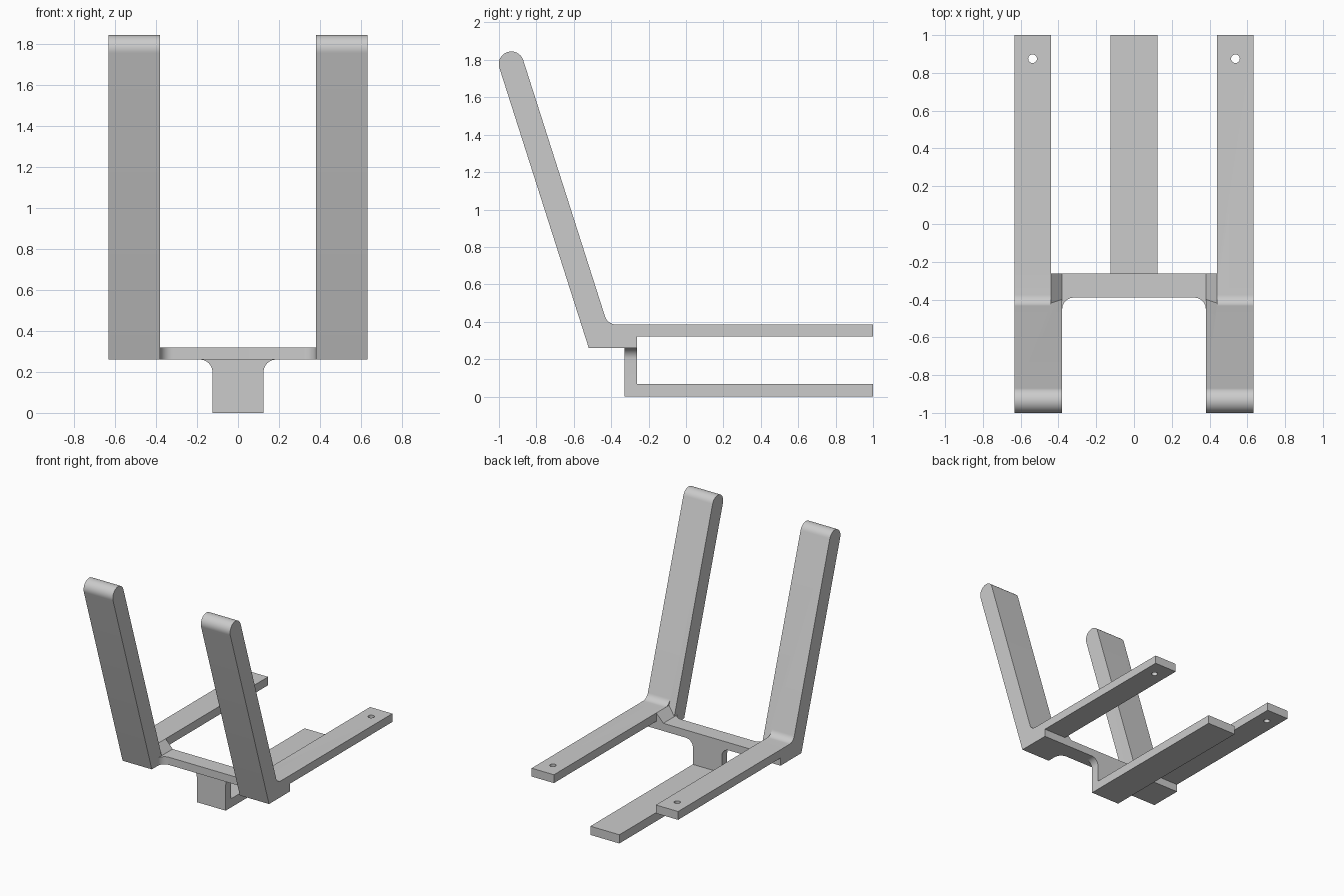
import bpy
import bmesh
from math import sin, cos, pi, atan2, tan
from mathutils import Vector

cube = bpy.data.objects.get("Cube")
if cube:
    bpy.data.objects.remove(cube, do_unlink=True)

grey = bpy.data.materials.new("plain grey")
grey.use_nodes = True
colour = (0.6, 0.6, 0.6, 1)
grey.diffuse_color = colour
grey.node_tree.nodes["Principled BSDF"].inputs["Base Color"].default_value = colour


def arc(cx, cy, r, start, end, steps=12):
    angles = [start + (end - start) * i / steps for i in range(steps + 1)]
    return [(cx + r * cos(a), cy + r * sin(a)) for a in angles]


def prism(name, outline, axis, low, high):
    """Extrude a flat outline along the axis from low to high."""
    def place(p, d):
        u, v = p
        return {"x": (d, u, v), "y": (u, d, v), "z": (u, v, d)}[axis]
    bm = bmesh.new()
    face = bm.faces.new([bm.verts.new(place(p, low)) for p in outline])
    new = bmesh.ops.extrude_face_region(bm, geom=[face])["geom"]
    shift = Vector(place((0, 0), high - low))
    bmesh.ops.translate(bm, vec=shift, verts=[g for g in new if isinstance(g, bmesh.types.BMVert)])
    bmesh.ops.recalc_face_normals(bm, faces=bm.faces)
    mesh = bpy.data.meshes.new(name)
    bm.to_mesh(mesh)
    bm.free()
    mesh.materials.append(grey)
    obj = bpy.data.objects.new(name, mesh)
    bpy.context.collection.objects.link(obj)
    return obj


def combine(target, other, operation):
    mod = target.modifiers.new(operation, "BOOLEAN")
    mod.operation, mod.solver, mod.object = operation, "EXACT", other
    bpy.context.view_layer.objects.active = target
    bpy.ops.object.modifier_apply(modifier=mod.name)
    bpy.data.objects.remove(other, do_unlink=True)


# Main levels and widths
bottom, ledge, arm_top = 0.26, 0.32, 0.385
inner, arm_inner, outer = 0.38, 0.44, 0.632
back = -0.263

# Leaning upright with a rounded tip
lean = atan2(0.319, 1)
radius = 0.067
tip = (-0.934, 1.778)
upright = [(-0.52, bottom)] + [(-0.52 + 2 * radius / cos(lean), bottom)]
upright += arc(*tip, radius, lean, lean + pi, 20)

# Arm with a fillet where it meets the upright
fillet = 0.0625
corner = upright[1][0] - tan(lean) * (arm_top - bottom)
centre = corner + fillet * tan((pi / 2 - lean) / 2)
arm = [(1, ledge), (1, arm_top)]
arm += arc(centre, arm_top + fillet, fillet, 1.5 * pi, pi + lean)
arm += [(-0.47, 0.42), (-0.47, ledge)]

# Crossbar outline with rounded front corners
bend = 0.06
front = -0.39
half = [(0.5, back), (0.5, front - bend), (inner, front - bend)]
half += arc(inner - bend, front - bend, bend, 0, pi / 2)[1:]
crossbar = half + [(-x, y) for x, y in reversed(half)]
frame = prism("bracket_frame", crossbar, "z", bottom, ledge)

# Stem flaring into the crossbar, and the lower tongue
stem_half = 0.125
flare = arc(stem_half + bend, bottom - bend, bend, pi, pi / 2)
side = [(stem_half, 0)] + flare + [(stem_half + bend, 0.29)]
stem = side + [(-x, z) for x, z in reversed(side)]
combine(frame, prism("stem", stem, "y", -0.33, back), "UNION")
tongue = [(-0.33, 0), (1, 0), (1, 0.068), (-0.33, 0.068)]
combine(frame, prism("tongue", tongue, "x", -stem_half, stem_half), "UNION")

# Uprights, bevelled feet and drilled arms on both sides
foot = [(inner, bottom), (outer, bottom), (outer, arm_top),
        (arm_inner, arm_top), (inner, ledge)]
for s in (1, -1):
    limb = prism("upright", upright, "x", s * inner, s * outer)
    combine(limb, prism("arm", arm, "x", s * arm_inner, s * outer), "UNION")
    # the foot stops below the arm, except on its bevelled inner side
    shape = [(s * x, z) for x, z in foot]
    combine(limb, prism("foot", shape, "y", -0.45, back), "UNION")
    hole = prism("hole_cutter", arc(s * 0.537, 0.875, 0.023, 0, 2 * pi, 24)[:-1], "z", 0.2, 0.5)
    hole.hide_render = True
    combine(limb, hole, "DIFFERENCE")
    combine(frame, limb, "UNION")

# Tidy the joined surface and smooth the rounded parts
bm = bmesh.new()
bm.from_mesh(frame.data)
bmesh.ops.remove_doubles(bm, verts=bm.verts, dist=0.0001)
bmesh.ops.dissolve_limit(bm, angle_limit=0.01, verts=bm.verts, edges=bm.edges)
bm.to_mesh(frame.data)
bm.free()
bpy.ops.object.select_all(action="DESELECT")
frame.select_set(True)
bpy.context.view_layer.objects.active = frame
bpy.ops.object.shade_smooth_by_angle(angle=0.5)
